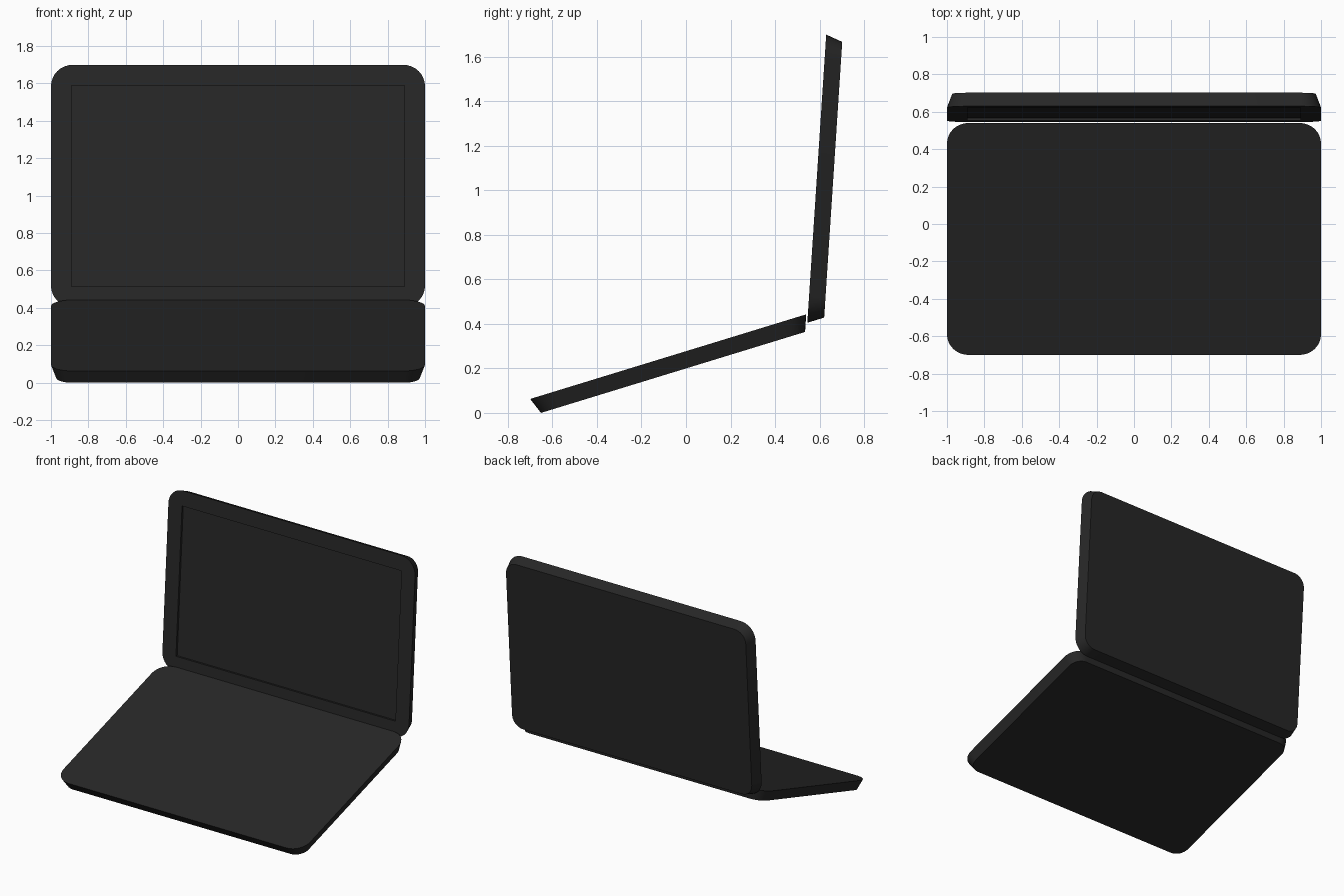
import bpy, bmesh
from math import sin, cos, pi, radians
from mathutils import Vector

if "Cube" in bpy.data.objects:
    bpy.data.objects.remove(bpy.data.objects["Cube"])

WIDTH, LENGTH, THICK = 2.0, 1.297, 0.074
TAPER, RADIUS, SEGS = 0.028, 0.115, 8

dark = bpy.data.materials.new("dark_plastic")
dark.diffuse_color = (0.02, 0.02, 0.02, 1)
dark.use_nodes = True
dark.node_tree.nodes["Principled BSDF"].inputs["Base Color"].default_value = dark.diffuse_color


def ring(bm, inset, radius, height):
    """Rounded rectangle loop; radius 0 gives stacked corner points to be merged."""
    hx, hy = WIDTH / 2 - inset - radius, LENGTH / 2 - inset - radius
    verts = []
    for i, (sx, sy) in enumerate([(1, 1), (-1, 1), (-1, -1), (1, -1)]):
        for k in range(SEGS + 1):
            a = (i + k / SEGS) * pi / 2
            verts.append(bm.verts.new((sx * hx + radius * cos(a),
                                       LENGTH / 2 + sy * hy + radius * sin(a), height)))
    return verts


def slab(name, loops, location, angle):
    """Loft the loops (inset, radius, height), cap both ends and tilt about x."""
    bm = bmesh.new()
    rings = [ring(bm, *loop) for loop in loops]
    for low, high in zip(rings, rings[1:]):
        for i in range(len(low)):
            j = (i + 1) % len(low)
            bm.faces.new((low[i], low[j], high[j], high[i]))
    bm.faces.new(rings[0][::-1])
    bm.faces.new(rings[-1])
    bmesh.ops.remove_doubles(bm, verts=bm.verts, dist=1e-5)
    bmesh.ops.recalc_face_normals(bm, faces=bm.faces)
    mesh = bpy.data.meshes.new(name)
    bm.to_mesh(mesh)
    bm.free()
    mesh.materials.append(dark)
    obj = bpy.data.objects.new(name, mesh)
    obj.location = Vector(location)
    obj.rotation_euler.x = radians(angle)
    bpy.context.collection.objects.link(obj)
    bpy.ops.object.select_all(action='DESELECT')
    obj.select_set(True)
    bpy.context.view_layer.objects.active = obj
    bpy.ops.object.shade_smooth_by_angle(angle=radians(30))


shell = [(TAPER, RADIUS - TAPER, -THICK), (0, RADIUS, 0)]

# Plain tilted base with walls tapering to the underside
slab("base", shell, (0, -0.70, 0.0626), 17.04)

# Upright lid, same shell with a shallow square-cornered screen recess
screen = [(0.11, 0, 0), (0.11, 0, -0.015)]
slab("screen_lid", shell + screen, (0, 0.545, 0.405), 86.25)
